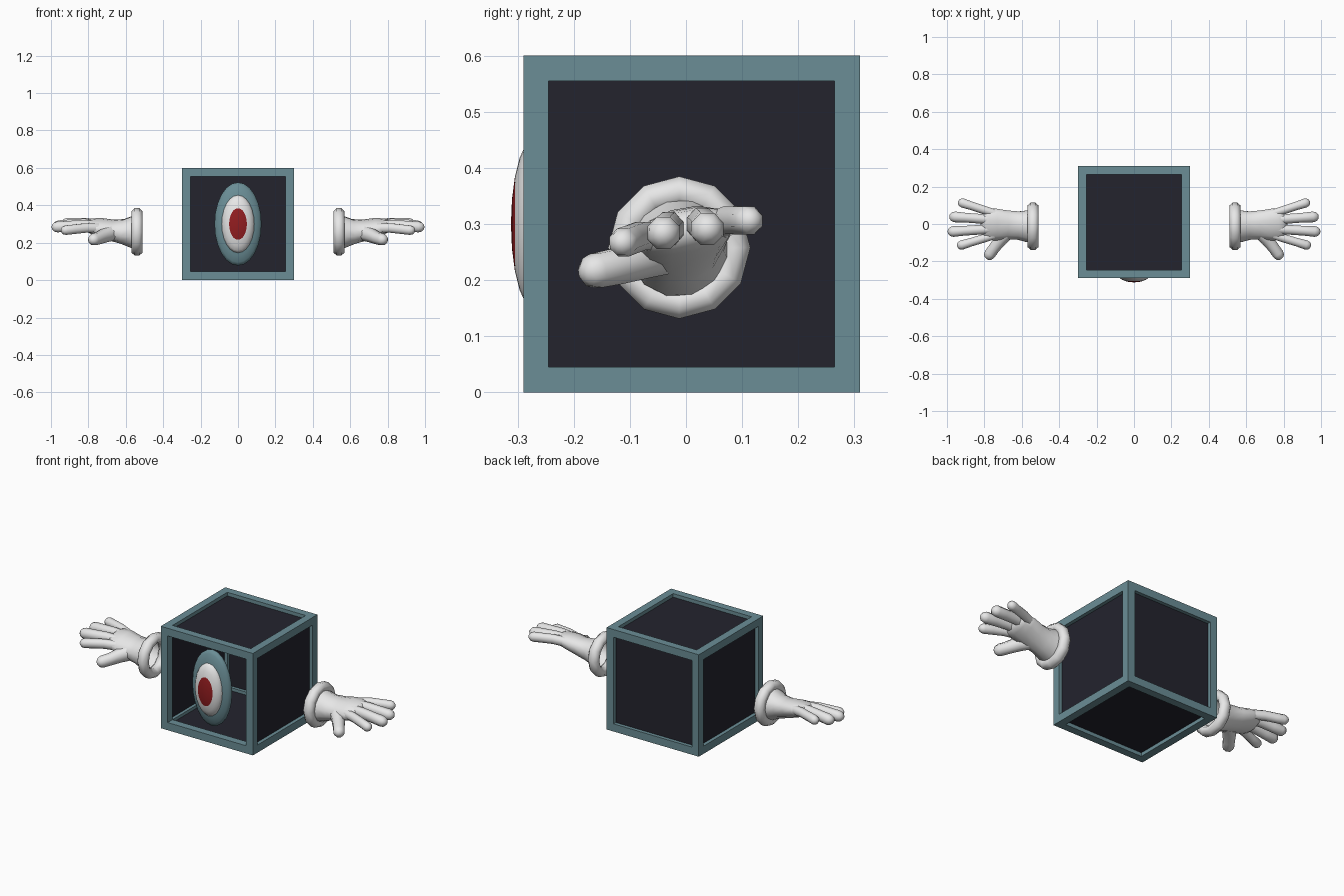
import bpy, bmesh, math
from mathutils import Vector, Matrix

if "Cube" in bpy.data.objects:
    bpy.data.objects.remove(bpy.data.objects["Cube"])


def material(name, rgb):
    m = bpy.data.materials.new(name)
    m.diffuse_color = (*rgb, 1)
    m.use_nodes = True
    m.node_tree.nodes["Principled BSDF"].inputs["Base Color"].default_value = m.diffuse_color
    return m


TEAL = material("teal", (0.145, 0.27, 0.305))
DARK = material("dark_panel", (0.017, 0.017, 0.027))
WHITE = material("white", (0.8, 0.8, 0.8))
RED = material("red", (0.29, 0.012, 0.014))


def finish(name, bm, mats, smooth=False, mirror=False):
    bmesh.ops.recalc_face_normals(bm, faces=bm.faces)
    mesh = bpy.data.meshes.new(name)
    bm.to_mesh(mesh)
    bm.free()
    for m in mats:
        mesh.materials.append(m)
    if smooth:
        mesh.shade_smooth()
    obj = bpy.data.objects.new(name, mesh)
    bpy.context.collection.objects.link(obj)
    if mirror:
        obj.modifiers.new("mirror_sides", 'MIRROR').use_mirror_merge = False
    return obj


def add_box(bm, centre, size):
    bmesh.ops.create_cube(bm, size=1, matrix=Matrix.Translation(centre) @ Matrix.Diagonal((*size, 1)))


# Cube frame: twelve square beams
CENTRE = Vector((0, 0.01, 0.3))
HALF, BEAM = 0.3, 0.045
bm = bmesh.new()
for axis in range(3):
    for a in (-1, 1):
        for b in (-1, 1):
            offset, size = Vector((0, 0, 0)), [BEAM] * 3
            offset[(axis + 1) % 3] = a * (HALF - BEAM / 2)
            offset[(axis + 2) % 3] = b * (HALF - BEAM / 2)
            size[axis] = 2 * HALF if axis == 0 else 2 * (HALF - BEAM)
            if axis == 2:
                size[axis] = 2 * (HALF - BEAM)
            add_box(bm, CENTRE + offset, size)
finish("cube_frame", bm, [TEAL])

# Recessed panels on every side but the open front
for name, axis, sign in (("left_panel", 0, -1), ("right_panel", 0, 1), ("back_panel", 1, 1),
                         ("bottom_panel", 2, -1), ("top_panel", 2, 1)):
    bm = bmesh.new()
    offset, size = Vector((0, 0, 0)), [2 * (HALF - BEAM) + 0.01] * 3
    offset[axis] = sign * (HALF - 0.024)
    size[axis] = 0.006
    add_box(bm, CENTRE + offset, size)
    finish(name, bm, [DARK])


# Eye: flattened spheres with their poles facing forward
def flat_sphere(name, y, radii, mats, pupil_from=None):
    bm = bmesh.new()
    bmesh.ops.create_uvsphere(bm, u_segments=24, v_segments=11, radius=1,
                              matrix=Matrix.Rotation(math.radians(90), 4, 'X'))
    if pupil_from:
        for f in bm.faces:
            f.material_index = int(f.calc_center_median().y < -pupil_from)
    bm.transform(Matrix.Translation((0, y, 0.3)) @ Matrix.Diagonal((*radii, 1)))
    finish(name, bm, mats, smooth=True)


flat_sphere("eye_rim", -0.24, (0.127, 0.042, 0.225), [TEAL])
flat_sphere("eyeball", -0.267, (0.088, 0.045, 0.156), [WHITE, RED], pupil_from=0.84)


# Tube through (x, y, z, half_width, half_height) stations, open start, round tip
def tube(name, stations, sides=8, tilt=0.0):
    bm = bmesh.new()
    pts = [Vector(s[:3]) for s in stations]
    end_dir = (pts[-1] - pts[-2]).normalized()
    _, _, _, w, h = stations[-1]
    rows = [(p, s[3], s[4]) for p, s in zip(pts, stations)]
    reach = min(w, h)
    for deg in (35, 65):
        c, s = math.cos(math.radians(deg)), math.sin(math.radians(deg))
        rows.append((pts[-1] + end_dir * reach * s, w * c, h * c))
    rings = []
    for i, (p, rw, rh) in enumerate(rows):
        t = (rows[min(i + 1, len(rows) - 1)][0] - rows[max(i - 1, 0)][0]).normalized()
        side = Vector((0, 0, 1)).cross(t).normalized()
        up = t.cross(side)
        ring = []
        for k in range(sides):
            a = 2 * math.pi * (k + 0.5) / sides
            u = math.cos(a) * rw
            lean = Vector((0, 0, tilt * u * min(1, i / 3)))
            ring.append(bm.verts.new(p + side * u + up * math.sin(a) * rh + lean))
        rings.append(ring)
    for r0, r1 in zip(rings, rings[1:]):
        for k in range(sides):
            n = (k + 1) % sides
            bm.faces.new((r0[k], r0[n], r1[n], r1[k]))
    tip = bm.verts.new(pts[-1] + end_dir * reach)
    for k in range(sides):
        bm.faces.new((rings[-1][k], rings[-1][(k + 1) % sides], tip))
    finish(name, bm, [WHITE], smooth=True, mirror=True)


# Glove cuffs: twelve-sided rings
bm = bmesh.new()
SEG, MINOR = 12, 8
grid = []
for i in range(SEG):
    a = 2 * math.pi * i / SEG
    row = []
    for j in range(MINOR):
        b = 2 * math.pi * (j + 0.5) / MINOR
        r = 0.1 + 0.029 * math.cos(b)
        row.append(bm.verts.new((0.54 + 0.032 * math.sin(b), -0.012 + r * math.cos(a),
                                 0.258 + r * math.sin(a))))
    grid.append(row)
for i in range(SEG):
    for j in range(MINOR):
        i2, j2 = (i + 1) % SEG, (j + 1) % MINOR
        bm.faces.new((grid[i][j], grid[i2][j], grid[i2][j2], grid[i][j2]))
finish("glove_cuffs", bm, [WHITE], smooth=True, mirror=True)

# Glove palms, flaring from wrist to knuckles
tube("glove_palms", [(0.53, -0.012, 0.257, 0.094, 0.094), (0.57, -0.012, 0.257, 0.088, 0.086),
                     (0.62, -0.008, 0.26, 0.078, 0.066), (0.68, -0.005, 0.268, 0.08, 0.055),
                     (0.74, -0.003, 0.283, 0.088, 0.048), (0.78, -0.002, 0.288, 0.085, 0.04)],
     sides=12, tilt=0.17)

# Fingers: (base y, base z, tip x, tip y, tip z, radius)
FINGERS = {"little_fingers": (0.055, 0.298, 0.915, 0.112, 0.306, 0.027),
           "ring_fingers": (0.022, 0.296, 0.957, 0.038, 0.291, 0.031),
           "middle_fingers": (-0.025, 0.288, 0.966, -0.04, 0.284, 0.031),
           "index_fingers": (-0.058, 0.277, 0.92, -0.112, 0.267, 0.027)}
for name, (by, bz, tx, ty, tz, r) in FINGERS.items():
    mid = lambda f: (0.74 + (tx - 0.74) * f, by + (ty - by) * f, bz + (tz - bz) * f + 0.01 * (1 - f))
    tube(name, [(0.74, by, bz, r * 0.85, r), (*mid(0.4), r * 0.9, r), (*mid(0.75), r * 0.9, r),
                (tx, ty, tz, r, r)])

# Thumbs, angled forward and down
tube("thumbs", [(0.66, -0.03, 0.255, 0.04, 0.045), (0.71, -0.08, 0.24, 0.038, 0.04),
                (0.745, -0.125, 0.224, 0.033, 0.034), (0.77, -0.16, 0.217, 0.033, 0.033)])
